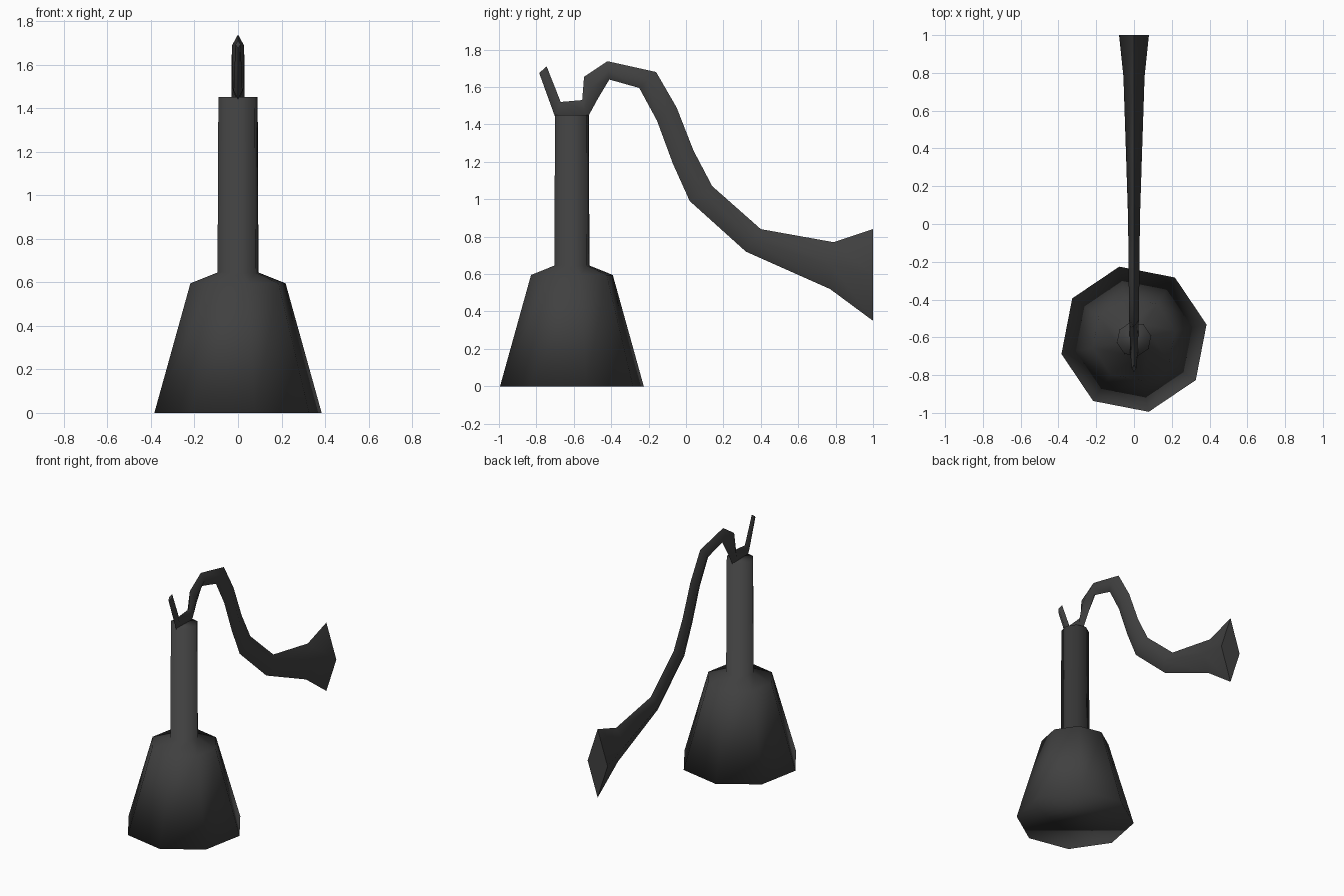
import bpy
import bmesh
from math import cos, sin, radians, tau

cube = bpy.data.objects.get("Cube")
if cube:
    bpy.data.objects.remove(cube, do_unlink=True)

charcoal = bpy.data.materials.new("charcoal")
charcoal.use_nodes = True
colour = (0.052, 0.052, 0.052, 1)
charcoal.diffuse_color = colour
charcoal.node_tree.nodes["Principled BSDF"].inputs["Base Color"].default_value = colour


def loft(name, rings):
    """Bridge matching closed rings and cap both ends."""
    bm = bmesh.new()
    loops = [[bm.verts.new(p) for p in ring] for ring in rings]
    for a, b in zip(loops, loops[1:]):
        for i in range(len(a)):
            j = (i + 1) % len(a)
            bm.faces.new((a[i], a[j], b[j], b[i]))
    bm.faces.new(loops[0][::-1])
    bm.faces.new(loops[-1])
    bmesh.ops.recalc_face_normals(bm, faces=bm.faces)
    for f in bm.faces:
        f.smooth = True
    mesh = bpy.data.meshes.new(name)
    bm.to_mesh(mesh)
    bm.free()
    mesh.materials.append(charcoal)
    obj = bpy.data.objects.new(name, mesh)
    bpy.context.collection.objects.link(obj)
    return obj


# Eight-sided flared body with shoulder and long neck: (radius, height)
SIDES = 8
CENTRE_Y = -0.61


def octagon(r, z):
    angles = [radians(11.5) + tau * i / SIDES for i in range(SIDES)]
    return [(r * cos(a), CENTRE_Y + r * sin(a), z) for a in angles]


profile = [(0.392, 0), (0.223, 0.595), (0.096, 0.645), (0.092, 1.45)]
loft("bottle_body", [octagon(r, z) for r, z in profile])

# Curling stem with diamond section: (upper y, z, lower y, z, half width)
stations = [
    (-0.745, 1.71, -0.785, 1.675, 0.012),
    (-0.67, 1.52, -0.70, 1.44, 0.02),
    (-0.555, 1.53, -0.53, 1.43, 0.024),
    (-0.545, 1.655, -0.47, 1.54, 0.026),
    (-0.42, 1.738, -0.41, 1.64, 0.027),
    (-0.16, 1.68, -0.25, 1.595, 0.029),
    (-0.05, 1.49, -0.155, 1.42, 0.03),
    (0.04, 1.26, -0.07, 1.19, 0.031),
    (0.14, 1.07, 0.02, 0.99, 0.033),
    (0.40, 0.84, 0.32, 0.72, 0.042),
    (0.79, 0.77, 0.77, 0.52, 0.056),
    (1.0, 0.84, 1.0, 0.35, 0.079),
]


def diamond(uy, uz, ly, lz, w):
    my, mz = (uy + ly) / 2, (uz + lz) / 2
    return [(0, uy, uz), (w, my, mz), (0, ly, lz), (-w, my, mz)]


stem = loft("curled_stem", [diamond(*s) for s in stations])

# Keep the stem's ridges and end crisp, its sides smooth
bpy.ops.object.select_all(action="DESELECT")
stem.select_set(True)
bpy.context.view_layer.objects.active = stem
bpy.ops.object.shade_smooth_by_angle(angle=radians(75))
